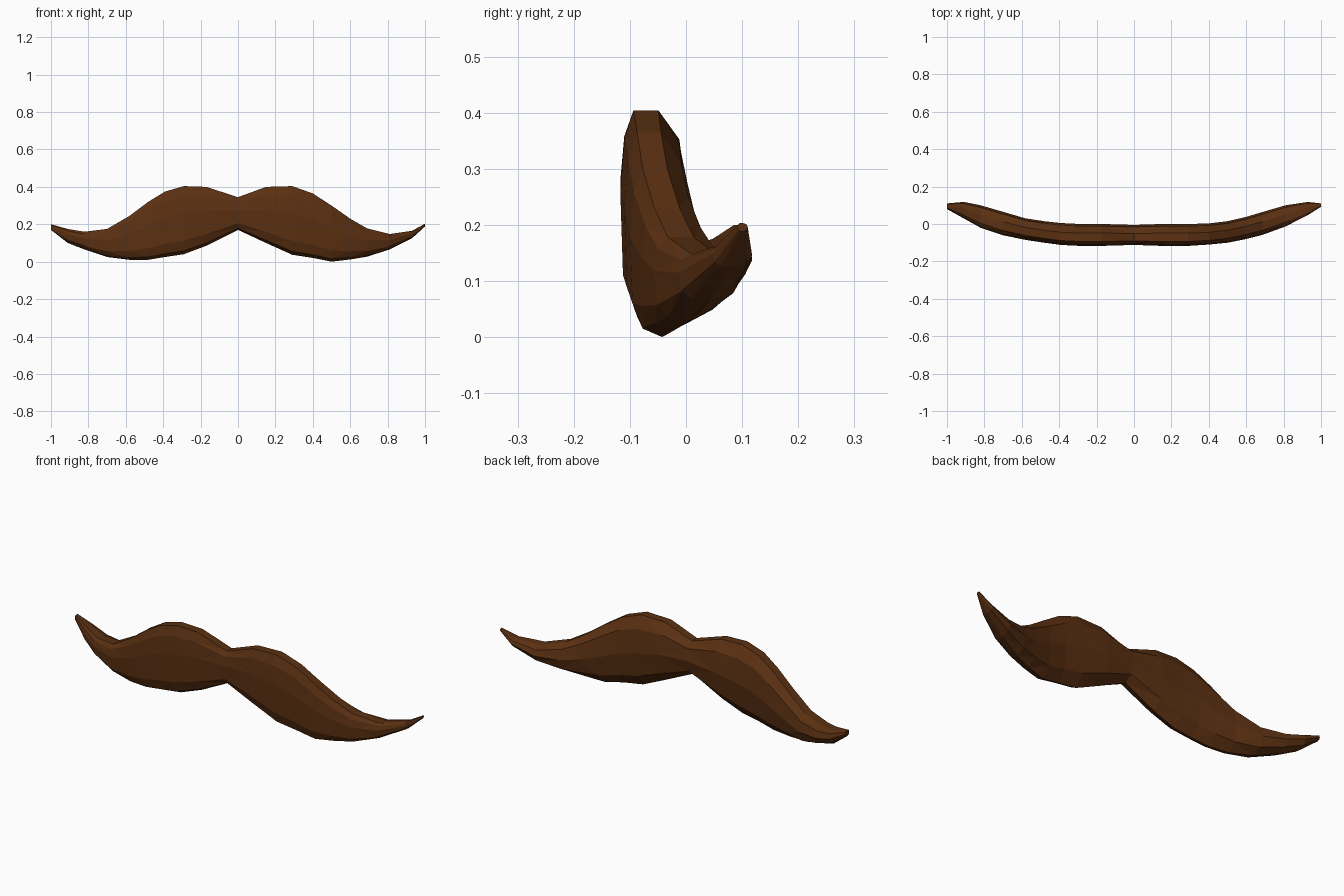
import bpy
import bmesh

cube = bpy.data.objects.get("Cube")
if cube:
    bpy.data.objects.remove(cube, do_unlink=True)


def make_material(name, colour):
    material = bpy.data.materials.new(name)
    material.use_nodes = True
    material.diffuse_color = colour
    shader = next(n for n in material.node_tree.nodes if n.type == "BSDF_PRINCIPLED")
    shader.inputs["Base Color"].default_value = colour
    shader.inputs["Roughness"].default_value = 0.8
    return material


# Faceted cross-section: depth from front (0) to back (1), height from bottom to top
section = [(.2, 1), (.58, 1), (.9, .84), (1, .5), (.86, .16),
           (.5, 0), (.2, .05), (.04, .2), (0, .6), (.06, .86)]

# Stations along the moustache: x, bottom, top, front, back
stations = [
    (-1, .17, .2, .08, .11),
    (-.91, .1, .175, .03, .118),
    (-.82, .065, .16, -.02, .1),
    (-.7, .025, .175, -.06, .065),
    (-.58, .01, .245, -.085, .03),
    (-.48, .01, .32, -.1, .015),
    (-.39, .025, .375, -.112, .005),
    (-.29, .04, .404, -.117, 0),
    (-.17, .085, .4, -.117, 0),
    (0, .17, .345, -.112, -.005),
    (.15, .1, .4, -.117, 0),
    (.29, .037, .404, -.117, 0),
    (.4, .02, .365, -.11, .003),
    (.5, 0, .3, -.1, .015),
    (.6, .012, .23, -.08, .038),
    (.69, .027, .178, -.057, .065),
    (.81, .065, .148, -.013, .1),
    (.93, .125, .165, .048, .118),
    (1, .188, .203, .092, .11),
]


def loft(name, stations, section, material):
    """Skin a row of scaled sections and close both ends."""
    bm = bmesh.new()
    rings = []
    for x, low, high, front, back in stations:
        rings.append([bm.verts.new((x, front + depth * (back - front),
                                    low + height * (high - low)))
                      for depth, height in section])
    count = len(section)
    for ring, following in zip(rings, rings[1:]):
        for i in range(count):
            j = (i + 1) % count
            bm.faces.new((ring[i], ring[j], following[j], following[i]))
    bm.faces.new(rings[0])
    bm.faces.new(reversed(rings[-1]))
    bmesh.ops.triangulate(bm, faces=bm.faces[:])
    bmesh.ops.recalc_face_normals(bm, faces=bm.faces[:])
    mesh = bpy.data.meshes.new(name)
    bm.to_mesh(mesh)
    bm.free()
    mesh.materials.append(material)
    obj = bpy.data.objects.new(name, mesh)
    bpy.context.collection.objects.link(obj)
    return obj


# Moustache with two drooping lobes and swept-back tips
brown = make_material("dark brown hair", (.105, .03, .006, 1))
loft("moustache", stations, section, brown)
